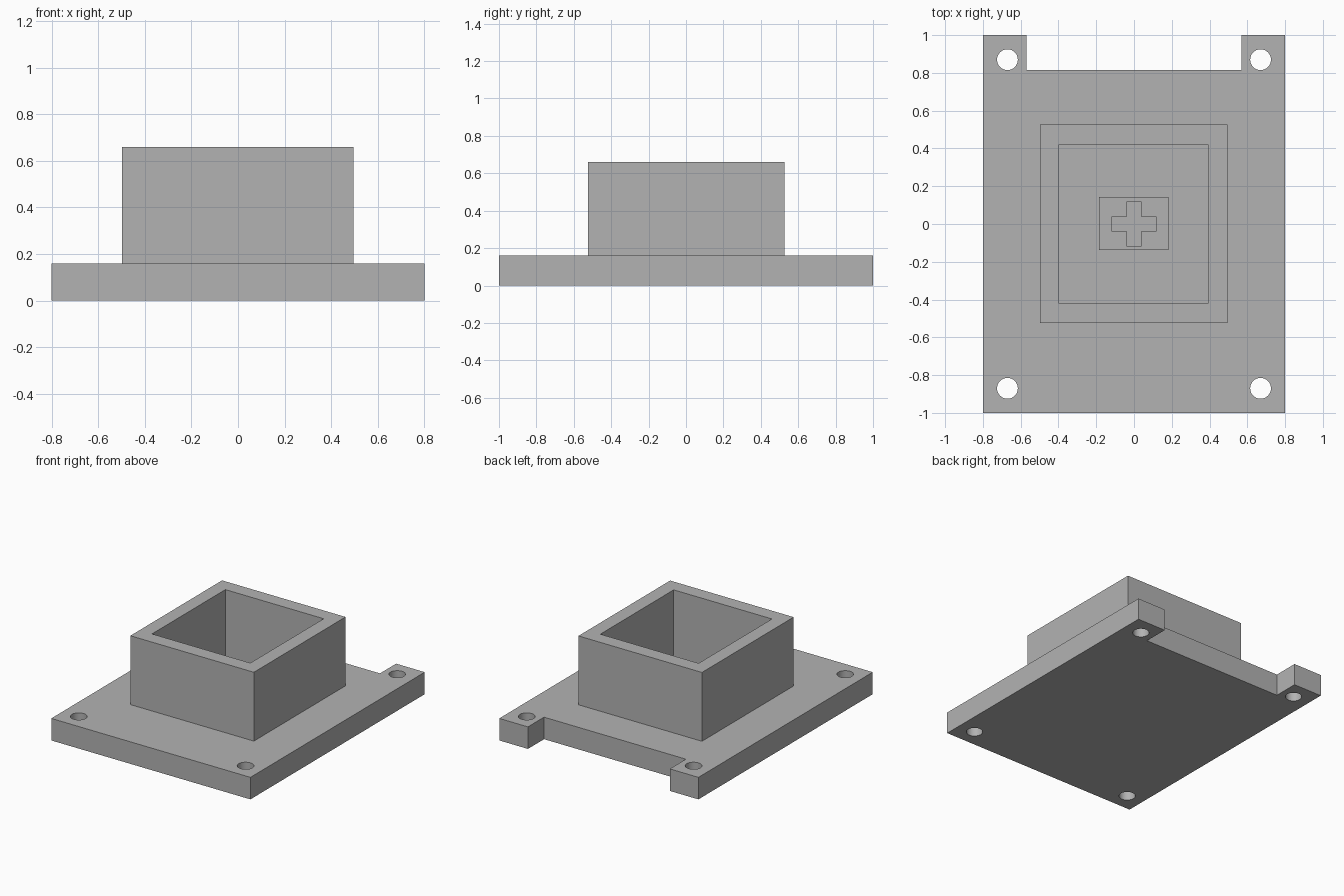
import bpy, bmesh
from math import cos, sin, pi, radians

default = bpy.data.objects.get("Cube")
if default:
    bpy.data.objects.remove(default, do_unlink=True)

grey = bpy.data.materials.new("plain grey")
grey.use_nodes = True
grey.diffuse_color = (0.45, 0.45, 0.45, 1)
grey.node_tree.nodes["Principled BSDF"].inputs["Base Color"].default_value = grey.diffuse_color


def prism(name, outline, z0, z1):
    """Extrude a flat outline from z0 up to z1."""
    bm = bmesh.new()
    face = bm.faces.new([bm.verts.new((x, y, z0)) for x, y in outline])
    top = bmesh.ops.extrude_face_region(bm, geom=[face])["geom"]
    verts = [v for v in top if isinstance(v, bmesh.types.BMVert)]
    bmesh.ops.translate(bm, verts=verts, vec=(0, 0, z1 - z0))
    bmesh.ops.recalc_face_normals(bm, faces=bm.faces)
    mesh = bpy.data.meshes.new(name)
    bm.to_mesh(mesh)
    bm.free()
    mesh.materials.append(grey)
    obj = bpy.data.objects.new(name, mesh)
    bpy.context.collection.objects.link(obj)
    return obj


def rect(x0, x1, y0, y1):
    return [(x0, y0), (x1, y0), (x1, y1), (x0, y1)]


def circle(cx, cy, r, n):
    return [(cx + r * cos(2 * pi * i / n), cy + r * sin(2 * pi * i / n)) for i in range(n)]


def combine(target, tool, operation):
    """Apply a boolean and discard the tool."""
    tool.hide_render = True
    mod = target.modifiers.new(operation.lower(), 'BOOLEAN')
    mod.operation, mod.object, mod.solver = operation, tool, 'EXACT'
    bpy.ops.object.select_all(action='DESELECT')
    bpy.context.view_layer.objects.active = target
    target.select_set(True)
    bpy.ops.object.modifier_apply(modifier=mod.name)
    bpy.data.objects.remove(tool, do_unlink=True)


PLATE, TOP = 0.16, 0.66

# Base plate with a notch in its back edge
base = prism("base_plate", [(-0.8, -1), (0.8, -1), (0.8, 1), (0.57, 1),
                            (0.57, 0.815), (-0.57, 0.815), (-0.57, 1), (-0.8, 1)], 0, PLATE)

# Square collar, hollow down to the plate
collar = prism("collar", rect(-0.497, 0.495, -0.525, 0.527), PLATE, TOP)
combine(collar, prism("cavity_cutter", rect(-0.397, 0.393, -0.42, 0.422), PLATE - 0.1, TOP + 0.1), 'DIFFERENCE')
combine(base, collar, 'UNION')

# Corner screw holes
for sx in (-1, 1):
    for sy in (-1, 1):
        hole = prism("hole_cutter", circle(sx * 0.67, sy * 0.87, 0.055, 32), -0.1, PLATE + 0.1)
        combine(base, hole, 'DIFFERENCE')

# Stem on the cavity floor: block with a raised cross
stem = prism("stem_block", rect(-0.184, 0.182, -0.138, 0.143), PLATE, 0.24)
a, b = 0.04, 0.118
cross = prism("stem_cross", [(-a, -b), (a, -b), (a, -a), (b, -a), (b, a), (a, a),
                             (a, b), (-a, b), (-a, a), (-b, a), (-b, -a), (-a, -a)], 0.24, 0.34)

for obj in (base, stem, cross):
    bpy.ops.object.select_all(action='DESELECT')
    bpy.context.view_layer.objects.active = obj
    obj.select_set(True)
    bpy.ops.object.shade_smooth_by_angle(angle=radians(30))
